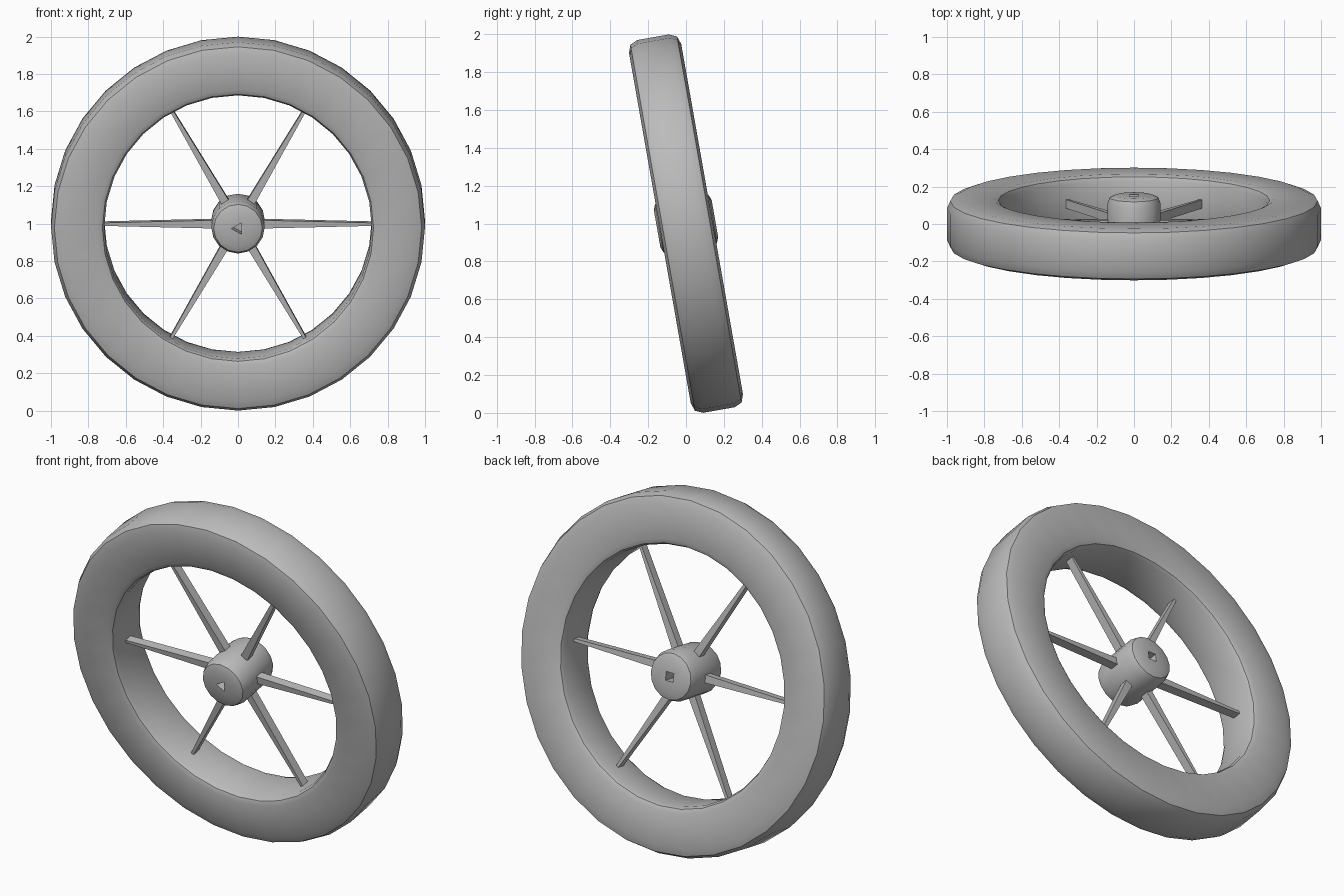
import bpy, bmesh
from math import radians, pi, cos
from mathutils import Matrix, Vector

cube = bpy.data.objects.get("Cube")
if cube:
    bpy.data.objects.remove(cube, do_unlink=True)

grey = bpy.data.materials.new("plain_grey")
grey.use_nodes = True
grey.diffuse_color = (0.5, 0.5, 0.5, 1)
grey.node_tree.nodes["Principled BSDF"].inputs["Base Color"].default_value = (0.5, 0.5, 0.5, 1)

# The wheel leans forward; its axle runs along local y
LEAN = Matrix.Translation((0, 0, 1)) @ Matrix.Rotation(radians(10), 4, 'X')


def add_object(name, bm, smooth=True):
    bmesh.ops.recalc_face_normals(bm, faces=bm.faces)
    mesh = bpy.data.meshes.new(name)
    bm.to_mesh(mesh)
    bm.free()
    mesh.materials.append(grey)
    obj = bpy.data.objects.new(name, mesh)
    bpy.context.collection.objects.link(obj)
    obj.matrix_world = LEAN
    if smooth:
        bpy.ops.object.select_all(action='DESELECT')
        obj.select_set(True)
        bpy.context.view_layer.objects.active = obj
        bpy.ops.object.shade_smooth_by_angle(angle=radians(40))
    return obj


def revolve(bm, profile, steps, closed):
    """Spin a (radius, axial) profile round the y axle."""
    verts = [bm.verts.new((r, y, 0)) for r, y in profile]
    pairs = list(zip(verts, verts[1:] + verts[:1]))
    edges = [bm.edges.new(p) for p in (pairs if closed else pairs[:-1])]
    bmesh.ops.spin(bm, geom=verts + edges, cent=(0, 0, 0), axis=(0, 1, 0),
                   angle=2 * pi, steps=steps, use_merge=True)
    bmesh.ops.remove_doubles(bm, verts=bm.verts, dist=0.0005)


# Rim: rounded rectangular section
half = [(0.715, 0.105), (0.725, 0.128), (0.75, 0.14),
        (0.94, 0.14), (0.982, 0.125), (1.0, 0.085)]
bm = bmesh.new()
revolve(bm, half + [(r, -y) for r, y in reversed(half)], 32, True)
add_object("rim", bm)

# Hub: short drum with rounded ends
end = [(0, 0.155), (0.1, 0.155), (0.13, 0.143), (0.143, 0.11)]
bm = bmesh.new()
revolve(bm, end + [(r, -y) for r, y in reversed(end)], 16, False)
hub = add_object("hub", bm)

# Axle sockets: three-sided in front, four-sided behind
for name, sides, y, turn in (("front_socket_cutter", 3, -0.155, 90),
                             ("back_socket_cutter", 4, 0.155, 45)):
    bm = bmesh.new()
    place = (Matrix.Translation((0, y, 0)) @ Matrix.Rotation(radians(90), 4, 'X')
             @ Matrix.Rotation(radians(turn), 4, 'Z'))
    bmesh.ops.create_cone(bm, cap_ends=True, segments=sides, radius1=0.035,
                          radius2=0.035, depth=0.16, matrix=place)
    cutter = add_object(name, bm, smooth=False)
    cutter.hide_render = True
    cutter.hide_set(True)
    cut = hub.modifiers.new(name, 'BOOLEAN')
    cut.operation = 'DIFFERENCE'
    cut.solver = 'EXACT'
    cut.object = cutter

# Bake the sockets into the hub and drop the cutters
bpy.context.view_layer.update()
baked = bpy.data.meshes.new_from_object(hub.evaluated_get(bpy.context.evaluated_depsgraph_get()))
cutters = [m.object for m in hub.modifiers]
hub.modifiers.clear()
hub.data = baked
for cutter in cutters:
    bpy.data.objects.remove(cutter, do_unlink=True)

# Spokes: square bars that narrow towards the rim
for i in range(6):
    bm = bmesh.new()
    bmesh.ops.create_cube(bm, size=1)
    for v in bm.verts:
        outer = v.co.x > 0
        v.co = Vector((0.725 if outer else 0.12, v.co.y * 0.048,
                       v.co.z * (0.016 if outer else 0.045)))
    bmesh.ops.rotate(bm, verts=bm.verts, cent=(0, 0, 0),
                     matrix=Matrix.Rotation(i * pi / 3, 3, 'Y'))
    add_object(f"spoke_{i + 1}", bm, smooth=False)
